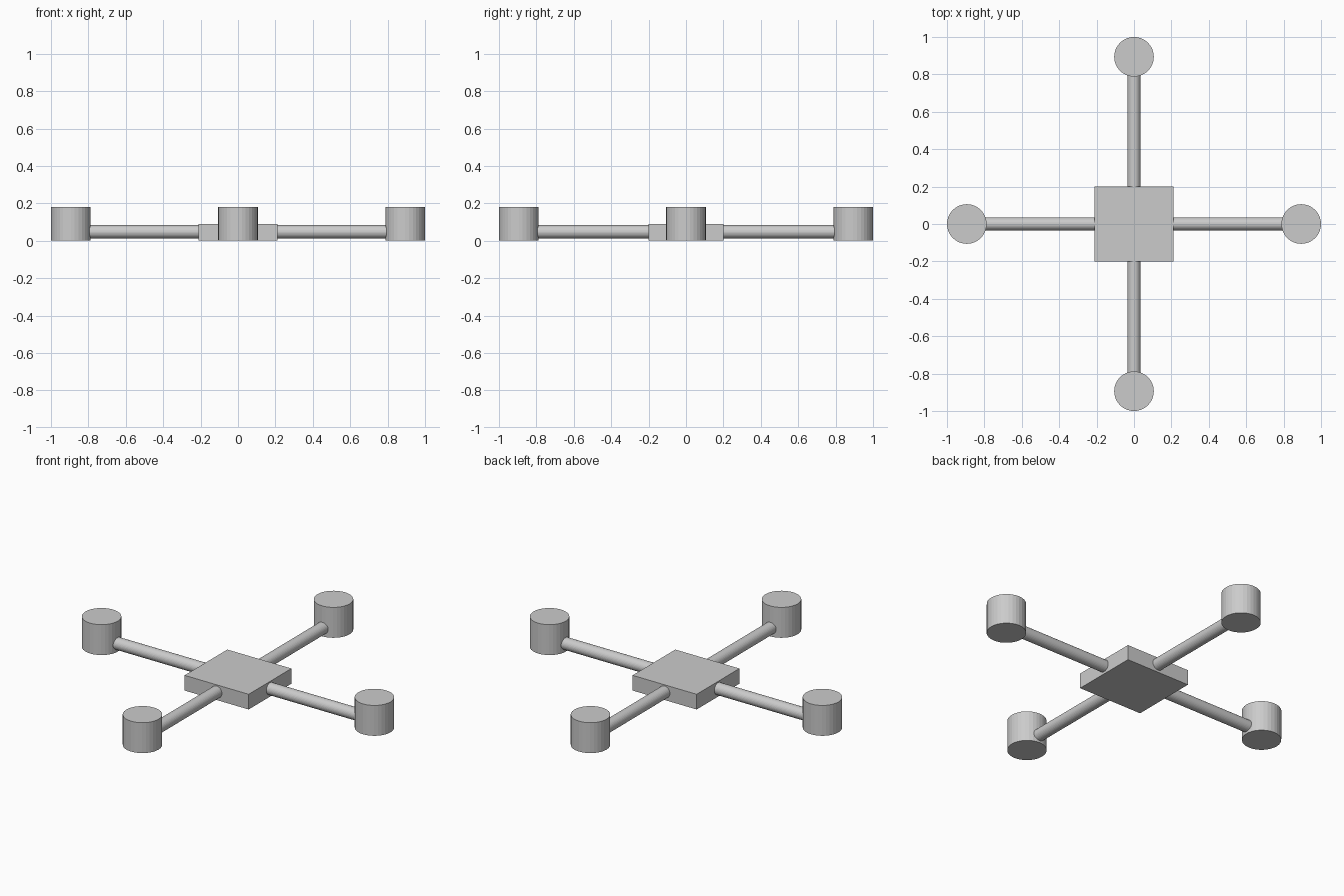
import bpy
from math import pi, cos, sin

cube = bpy.data.objects.get("Cube")
if cube:
    bpy.data.objects.remove(cube, do_unlink=True)

grey = bpy.data.materials.new("light grey")
grey.use_nodes = True
colour = (0.6, 0.6, 0.6, 1)
grey.diffuse_color = colour
grey.node_tree.nodes["Principled BSDF"].inputs["Base Color"].default_value = colour

REACH = 0.894      # centre to motor axis
MOTOR_R = 0.106
MOTOR_H = 0.18
ARM_R = 0.035
ARM_Z = 0.048


def finish(name):
    obj = bpy.context.object
    obj.name = name
    obj.data.materials.append(grey)
    return obj


# Central body plate
bpy.ops.mesh.primitive_cube_add(size=1, location=(0, 0, 0.045))
body = finish("body_plate")
body.scale = (0.42, 0.4, 0.09)

# Four arms, each ending in an upright motor
for i, side in enumerate(("left", "back", "right", "front")):
    angle = i * pi / 2
    dx, dy = cos(angle), sin(angle)

    start, end = 0.18, REACH - MOTOR_R + 0.02
    mid = (start + end) / 2
    bpy.ops.mesh.primitive_cylinder_add(
        vertices=32, radius=ARM_R, depth=end - start,
        location=(dx * mid, dy * mid, ARM_Z), rotation=(0, pi / 2, angle))
    finish(side + "_arm")

    bpy.ops.mesh.primitive_cylinder_add(
        vertices=32, radius=MOTOR_R, depth=MOTOR_H,
        location=(dx * REACH, dy * REACH, MOTOR_H / 2))
    finish(side + "_motor")
